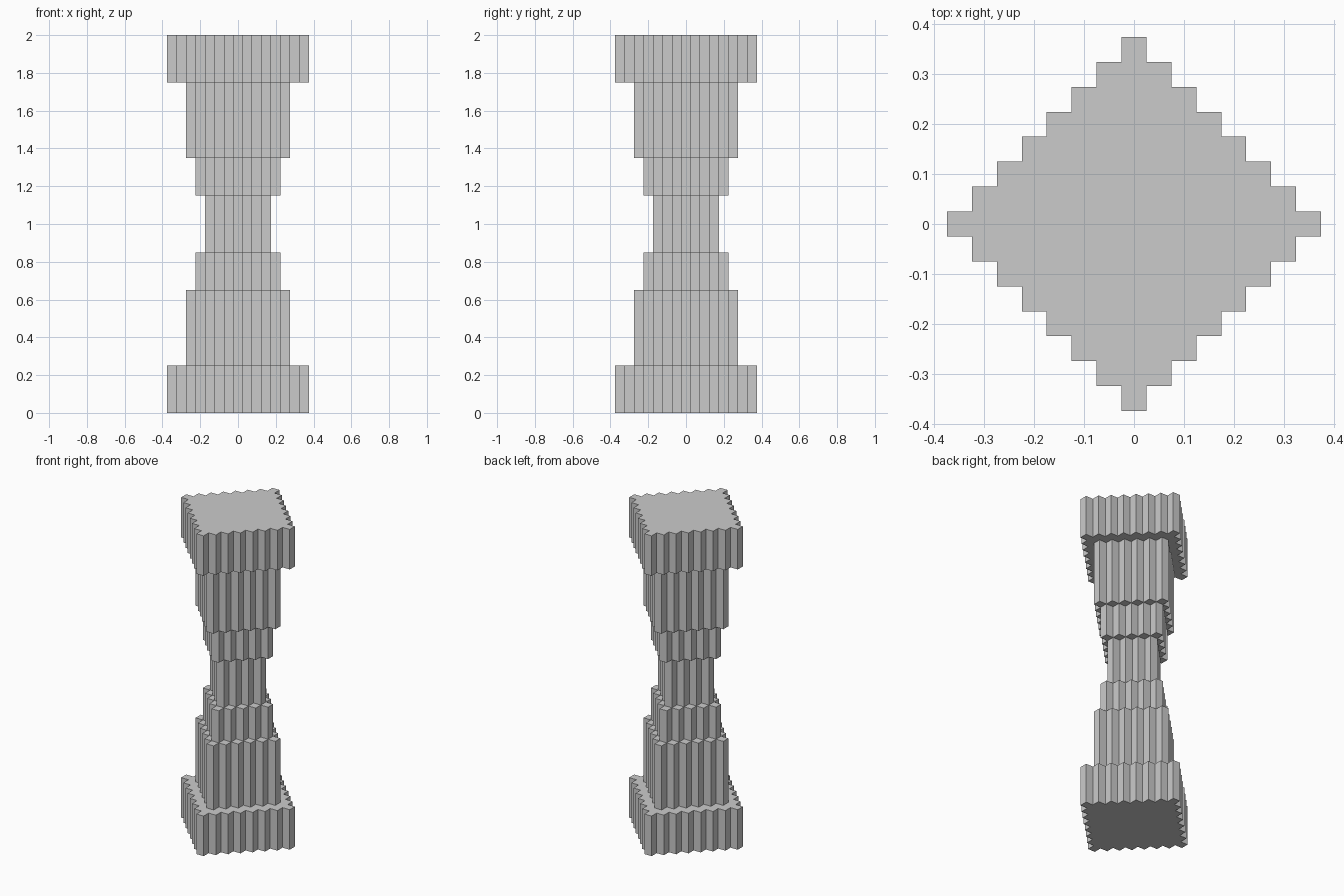
import bpy
import bmesh

cube = bpy.data.objects.get("Cube")
if cube:
    bpy.data.objects.remove(cube, do_unlink=True)

STEP = 0.05  # width of one stair step in the diamond outline


def stepped_diamond(n):
    """Counter-clockwise stair-stepped diamond reaching n steps from its centre cell."""
    quarter = []
    for k in range(n + 1):
        x = n - k + 0.5
        quarter += [(x, k - 0.5), (x, k + 0.5)]
    quarter = quarter[1:]  # the first corner is shared with the previous quarter
    outline = []
    for _ in range(4):
        outline += quarter
        quarter = [(-y, x) for x, y in quarter]
    return [(x * STEP, y * STEP) for x, y in outline]


def add_tier(name, n, bottom, top):
    """Extrude a stepped diamond into a solid tier."""
    bm = bmesh.new()
    base = bm.faces.new([bm.verts.new((x, y, bottom)) for x, y in stepped_diamond(n)])
    result = bmesh.ops.extrude_face_region(bm, geom=[base], use_keep_orig=True)
    raised = [g for g in result["geom"] if isinstance(g, bmesh.types.BMVert)]
    bmesh.ops.translate(bm, verts=raised, vec=(0, 0, top - bottom))
    bmesh.ops.recalc_face_normals(bm, faces=bm.faces)
    mesh = bpy.data.meshes.new(name)
    bm.to_mesh(mesh)
    bm.free()
    bpy.context.collection.objects.link(bpy.data.objects.new(name, mesh))


# Tiers of the lower half, repeated upside down above the waist
HEIGHT = 2.0
half_tiers = [("plinth", "capital", 7, 0.0, 0.25),
              ("lower_shaft", "upper_shaft", 5, 0.25, 0.65),
              ("lower_collar", "upper_collar", 4, 0.65, 0.85)]
for low_name, high_name, n, bottom, top in half_tiers:
    add_tier(low_name, n, bottom, top)
    add_tier(high_name, n, HEIGHT - top, HEIGHT - bottom)

# Narrow waist
add_tier("waist", 3, 0.85, 1.15)
